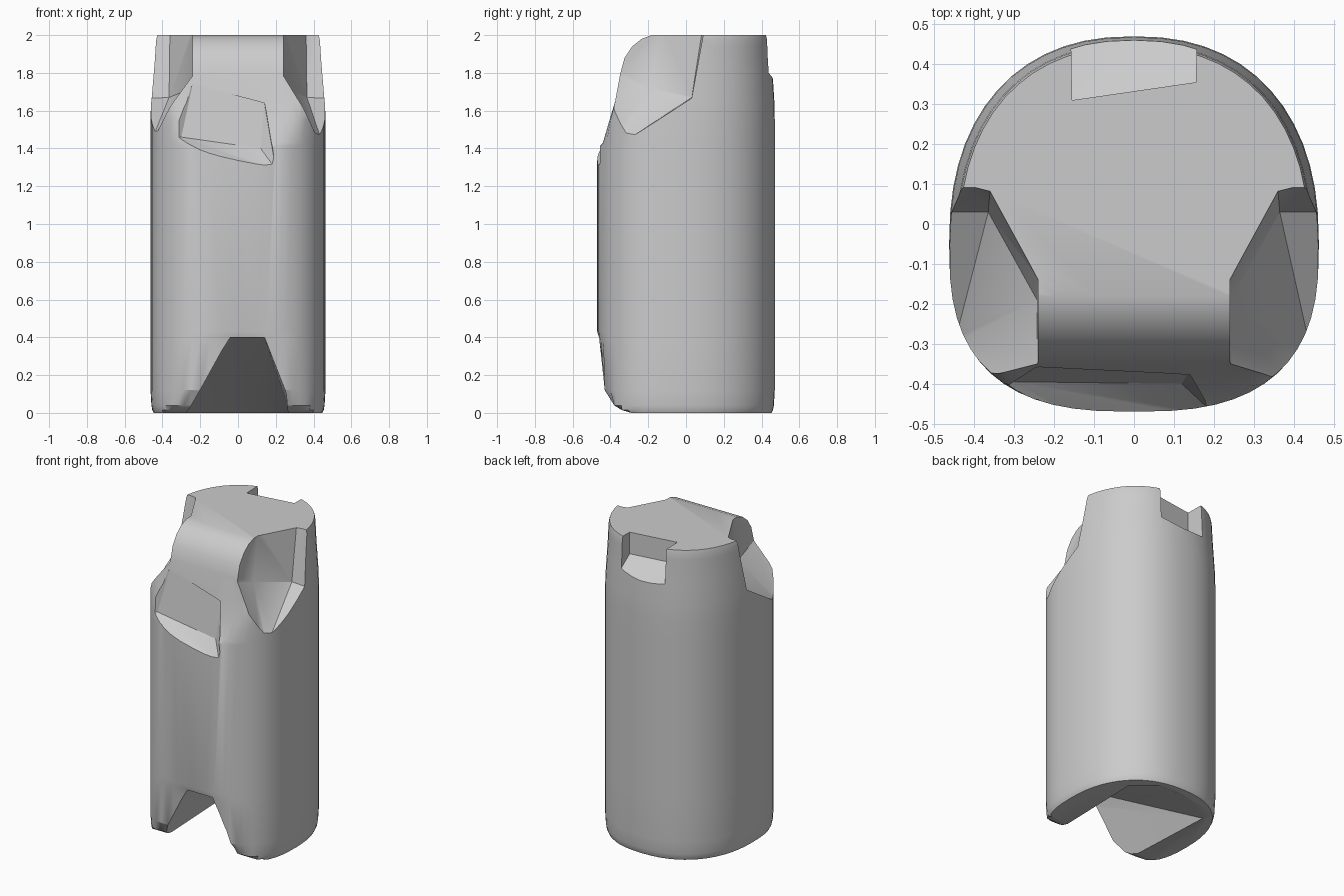
import bpy, bmesh
from math import sin, cos, pi, copysign

cube = bpy.data.objects.get("Cube")
if cube:
    bpy.data.objects.remove(cube, do_unlink=True)

grey = bpy.data.materials.new("plain_grey")
grey.use_nodes = True
tone = (0.6, 0.6, 0.6, 1)
grey.diffuse_color = tone
grey.node_tree.nodes["Principled BSDF"].inputs["Base Color"].default_value = tone


def make_object(name, bm):
    bmesh.ops.recalc_face_normals(bm, faces=bm.faces[:])
    mesh = bpy.data.meshes.new(name)
    bm.to_mesh(mesh)
    bm.free()
    mesh.materials.append(grey)
    obj = bpy.data.objects.new(name, mesh)
    bpy.context.collection.objects.link(obj)
    return obj


def power(v, n):
    return copysign(abs(v) ** (2 / n), v)


# Body: stacked rings (height, scale, front limit); back is rounder than front
SIDES = 56
RINGS = [(0, .965, -.29), (.015, .98, -.34), (.04, .99, -.38), (.12, 1, -.43),
         (.4, 1, -.46), (.43, 1, -.5), (1.41, 1, -.5), (1.43, 1, -.44),
         (1.55, 1, -.405), (1.65, .995, -.375), (1.8, .975, -.347),
         (1.88, .965, -.325), (1.94, .96, -.285), (1.98, .955, -.235),
         (2, .945, -.18)]


def outline(scale, limit):
    for i in range(SIDES):
        a = 2 * pi * i / SIDES
        n, depth = (2.3, .52) if sin(a) > 0 else (2.7, .42)
        x = .463 * power(cos(a), n)
        y = depth * power(sin(a), n) - .05
        yield x * scale, max(y * scale, limit)


bm = bmesh.new()
rings = [[bm.verts.new((x, y, z)) for x, y in outline(s, lim)] for z, s, lim in RINGS]
for low, high in zip(rings, rings[1:]):
    for i in range(SIDES):
        j = (i + 1) % SIDES
        bm.faces.new((low[i], low[j], high[j], high[i]))
bm.faces.new(rings[0])
bm.faces.new(rings[-1])
body = make_object("body", bm)


def carve(name, points):
    """Cut the convex hull of the points out of the body."""
    bm = bmesh.new()
    for p in points:
        bm.verts.new(p)
    res = bmesh.ops.convex_hull(bm, input=bm.verts[:])
    loose = {g for g in res["geom_interior"] + res["geom_unused"]
             if isinstance(g, bmesh.types.BMVert)}
    bmesh.ops.delete(bm, geom=list(loose), context='VERTS')
    cutter = make_object(name, bm)
    cutter.hide_render = True
    mod = body.modifiers.new(name, 'BOOLEAN')
    mod.operation, mod.solver, mod.object = 'DIFFERENCE', 'EXACT', cutter
    bpy.context.view_layer.objects.active = body
    bpy.ops.object.modifier_apply(modifier=name)
    bpy.data.objects.remove(cutter, do_unlink=True)


# Shoulder pockets, open to the side and top
for side, low_y, low_z in ((1, -.35, 1.42), (-1, -.3, 1.46)):
    plan = [(.24, -.6), (.24, -.13), (.36, .09), (.4, .1), (.6, .1)]
    floor = [(.24, -.6, 1.88), (.24, -.34, 1.81), (.243, -.19, 1.72),
             (.365, .03, 1.67), (.6, .03, 1.66), (.45, low_y, low_z),
             (.6, -.6, 1.6)]
    points = [(x, y, 2.05) for x, y in plan] + [(.6, -.6, 2.05)] + floor
    carve("shoulder_pocket", [(side * x, y, z) for x, y, z in points])

# Pocket in the top of the back
carve("back_pocket", [(x, y, z) for x, y, low in
                      ((-.155, .31, 1.86), (.155, .355, 1.86),
                       (.16, .6, 1.68), (-.16, .6, 1.68))
                      for z in (low, 2.1)])

# Dent under the front ridge
carve("front_dent", [(-.24, -.355, 1.74), (.14, -.365, 1.64),
                     (-.3, -.395, 1.46), (.12, -.4, 1.4),
                     (-.4, -.46, 1.45), (.2, -.475, 1.29),
                     (-.3, -.7, 1.74), (.15, -.7, 1.64),
                     (-.4, -.7, 1.3), (.25, -.7, 1.1)])

# Arched opening under the front, with a roof that slopes down to the back
arch = [(-.27, -.02), (-.06, .36), (-.04, .4), (.14, .4), (.25, .12), (.25, -.02)]
roof_end = [(-.3, .27), (-.06, .4), (.14, .4), (.28, .28)]
carve("foot_arch", [(x, -.45, z) for x, z in arch]
      + [(x, -.6, z) for x, z in arch]
      + [(x, y, 0) for x, y in roof_end]
      + [(x, y, -.2) for x, y in roof_end]
      + [(-.3, -.6, -.2), (.27, -.6, -.2)])

# Smooth sides with crisp cut edges
bpy.ops.object.select_all(action='DESELECT')
body.select_set(True)
bpy.context.view_layer.objects.active = body
bpy.ops.object.shade_smooth_by_angle(angle=.5)
